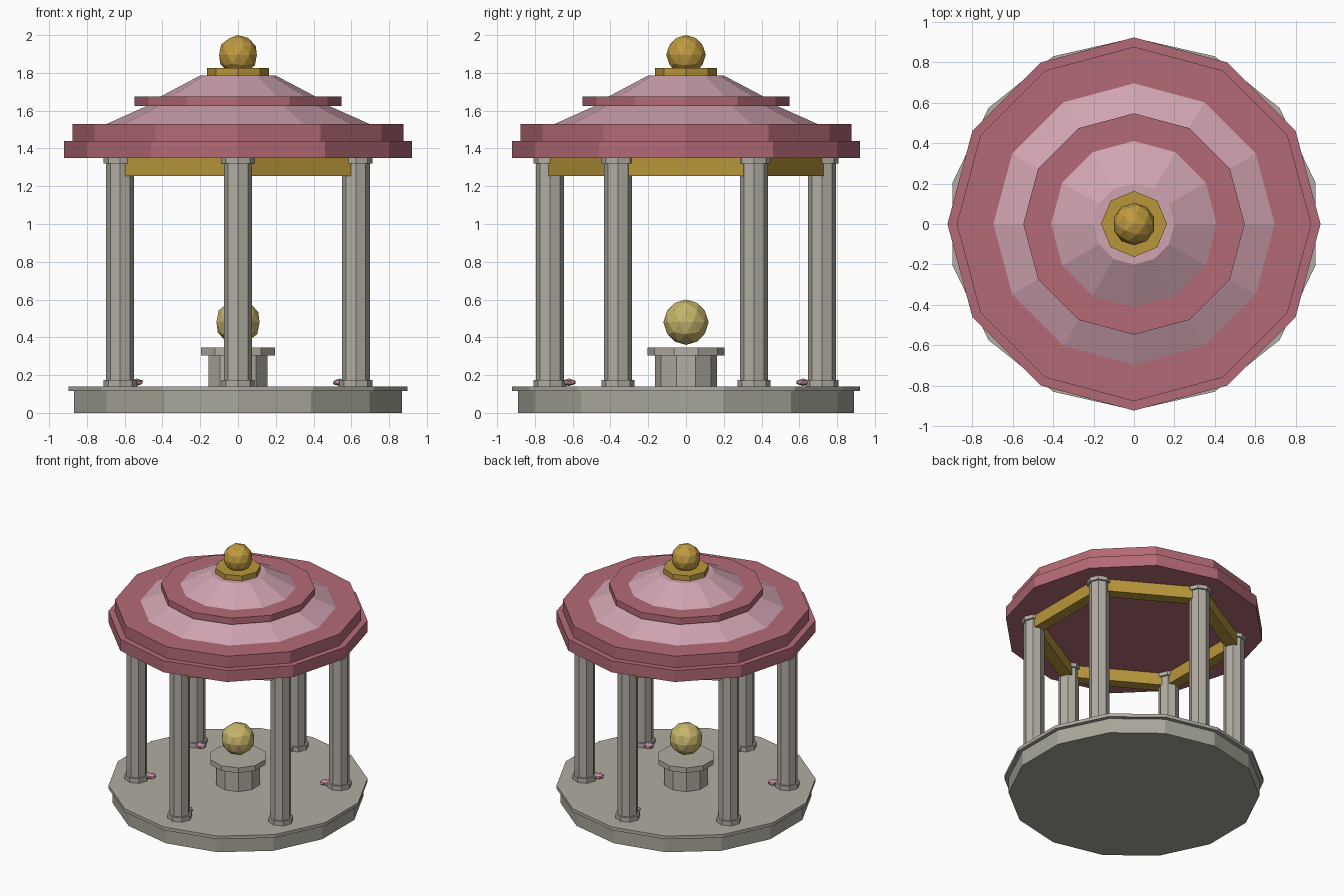
import bpy
import bmesh
from math import sin, cos, pi, radians
from mathutils import Matrix, Vector

cube = bpy.data.objects.get("Cube")
if cube:
    bpy.data.objects.remove(cube)


def material(name, hex_code):
    srgb = [int(hex_code[i:i + 2], 16) / 255 for i in (0, 2, 4)]
    color = [((c + 0.055) / 1.055) ** 2.4 for c in srgb] + [1.0]
    mat = bpy.data.materials.new(name)
    mat.use_nodes = True
    mat.diffuse_color = color
    bsdf = mat.node_tree.nodes["Principled BSDF"]
    bsdf.inputs["Base Color"].default_value = color
    bsdf.inputs["Roughness"].default_value = 0.8
    return mat


STONE = material("warm_stone", "B2ADA2")
BASE_STONE = material("base_stone", "A9A79B")
ROSE = material("rose_roof", "B46A76")
PINK = material("pale_pink_roof", "D0A4B1")
GOLD = material("gold", "B8963A")
BALL_GOLD = material("finial_gold", "C09A40")
PALE_GOLD = material("pale_gold", "C8B66C")
PETAL = material("petal_pink", "CC94A6")


def finish(name, bm, mat):
    bmesh.ops.recalc_face_normals(bm, faces=bm.faces)
    mesh = bpy.data.meshes.new(name)
    bm.to_mesh(mesh)
    bm.free()
    mesh.materials.append(mat)
    obj = bpy.data.objects.new(name, mesh)
    bpy.context.collection.objects.link(obj)
    return obj


def lathe(name, sides, profile, mat, center=(0, 0)):
    """Faceted solid from (radius, height) pairs, one corner pointing to +y."""
    bm = bmesh.new()
    rings = []
    for r, z in profile:
        angles = [2 * pi * i / sides for i in range(sides)]
        rings.append([bm.verts.new((center[0] + r * sin(a), center[1] + r * cos(a), z))
                      for a in angles])
    for low, high in zip(rings, rings[1:]):
        for i in range(sides):
            j = (i + 1) % sides
            bm.faces.new((low[i], low[j], high[j], high[i]))
    bm.faces.new(rings[0])
    bm.faces.new(rings[-1])
    return finish(name, bm, mat)


def prism(name, sides, r, z0, z1, mat, center=(0, 0)):
    return lathe(name, sides, [(r, z0), (r, z1)], mat, center)


def ball(name, center, r, detail, mat, squash=1.0):
    bm = bmesh.new()
    bmesh.ops.create_icosphere(bm, subdivisions=detail, radius=r)
    bmesh.ops.scale(bm, vec=(1, 1, squash), verts=bm.verts)
    bmesh.ops.translate(bm, vec=center, verts=bm.verts)
    return finish(name, bm, mat)


# Floor platform
prism("platform", 14, 0.89, 0, 0.115, BASE_STONE)
prism("floor_slab", 14, 0.92, 0.115, 0.14, STONE)

# Central pedestal and orb
prism("pedestal_drum", 10, 0.163, 0.14, 0.305, STONE)
prism("pedestal_top", 10, 0.205, 0.305, 0.345, STONE)
ball("pedestal_orb", (0, 0, 0.48), 0.12, 2, PALE_GOLD)

# Ring of columns, flowers and beams
RING = 0.72
for k in range(6):
    a = radians(30 + 60 * k)
    direction = Vector((cos(a), sin(a)))
    spot = direction * RING
    n = str(k + 1)
    prism("column_foot_" + n, 8, 0.088, 0.14, 0.175, STONE, spot)
    prism("column_shaft_" + n, 8, 0.074, 0.175, 1.32, STONE, spot)
    prism("column_cap_" + n, 8, 0.088, 1.32, 1.35, STONE, spot)
    flower = direction * 0.62
    ball("flower_" + n, (flower.x, flower.y, 0.162), 0.04, 1, PETAL, 0.5)

    bm = bmesh.new()
    bmesh.ops.create_cube(bm, size=1)
    bmesh.ops.scale(bm, vec=(0.086, 0.61, 0.095), verts=bm.verts)
    place = Matrix.Rotation(radians(60 * k), 4, "Z") @ Matrix.Translation(
        (RING * cos(radians(30)), 0, 1.3025))
    bmesh.ops.transform(bm, matrix=place, verts=bm.verts)
    finish("beam_" + n, bm, GOLD)

# Stepped roof
prism("eave_lower", 12, 0.922, 1.35, 1.44, ROSE)
prism("eave_upper", 12, 0.876, 1.44, 1.53, ROSE)
lathe("lower_roof", 12, [(0.695, 1.53), (0.48, 1.626)], PINK)
prism("roof_band", 12, 0.547, 1.625, 1.675, ROSE)
lathe("upper_roof", 12, [(0.41, 1.675), (0.2, 1.786)], PINK)

# Finial
prism("finial_base", 8, 0.163, 1.786, 1.826, GOLD)
ball("finial_ball", (0, 0, 1.895), 0.105, 2, BALL_GOLD)
